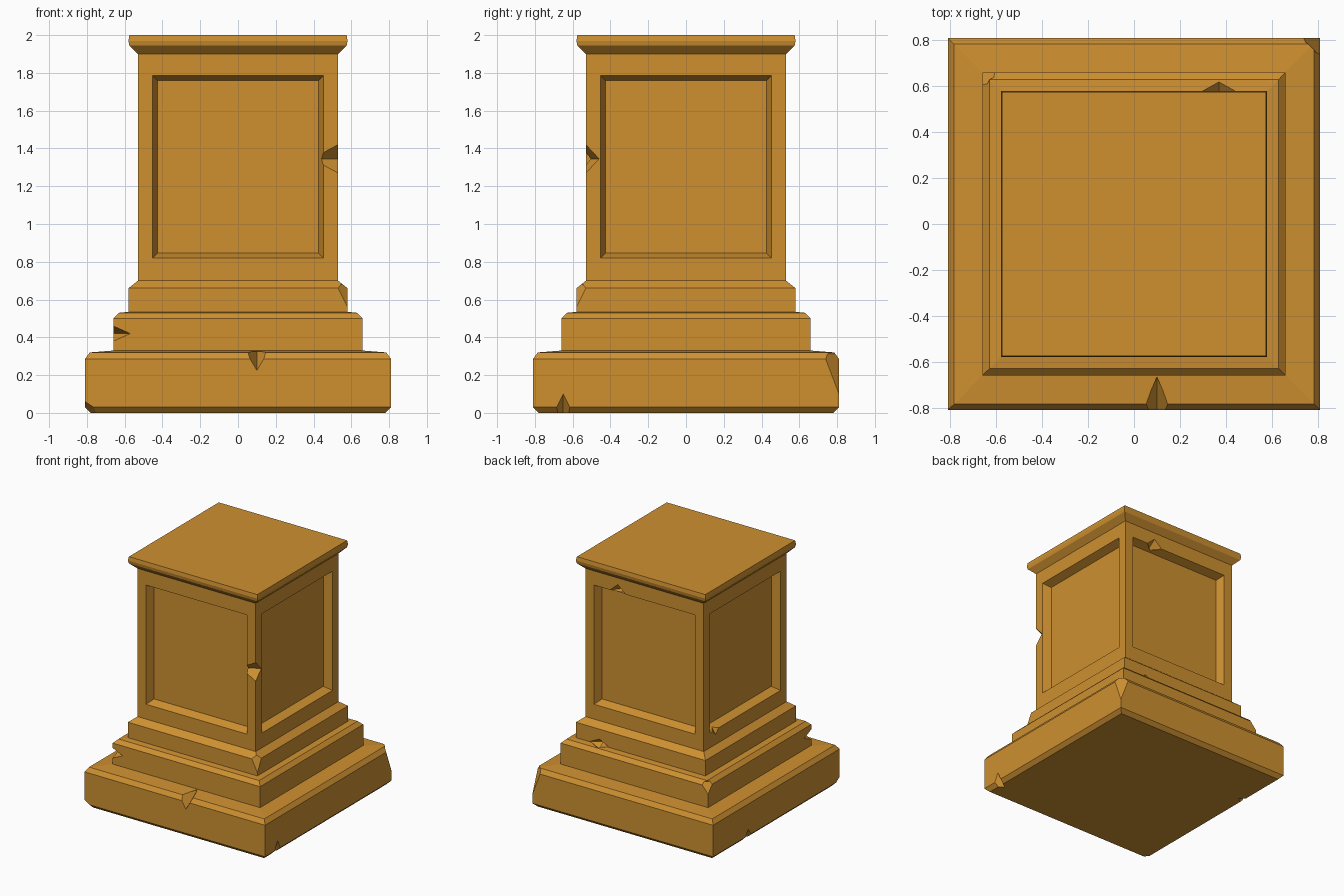
import bpy
import bmesh
from mathutils import Vector

old = bpy.data.objects.get("Cube")
if old:
    bpy.data.objects.remove(old, do_unlink=True)

# Ochre stone
stone = bpy.data.materials.new("ochre_stone")
stone.use_nodes = True
colour = (0.62, 0.28, 0.03, 1)
stone.diffuse_color = colour
stone.node_tree.nodes["Principled BSDF"].inputs["Base Color"].default_value = colour


def add_object(name, bm):
    bmesh.ops.recalc_face_normals(bm, faces=bm.faces[:])
    mesh = bpy.data.meshes.new(name)
    bm.to_mesh(mesh)
    bm.free()
    mesh.materials.append(stone)
    obj = bpy.data.objects.new(name, mesh)
    bpy.context.scene.collection.objects.link(obj)
    return obj


def add_chip(name, centre, reach):
    """Diamond cutter whose points reach out from the centre along each axis."""
    bm = bmesh.new()
    for axis in range(3):
        for side in (-1, 1):
            tip = Vector(centre)
            tip[axis] += side * reach[axis]
            bm.verts.new(tip)
    bmesh.ops.convex_hull(bm, input=bm.verts[:])
    cutter = add_object(name, bm)
    cutter.hide_render = True
    return cutter


# Stepped square outline from the ground up: (half width, height)
base = [(0.78, 0), (0.81, 0.03), (0.81, 0.285), (0.785, 0.32)]
lower_step = [(0.66, 0.33), (0.66, 0.5), (0.63, 0.53)]
upper_step = [(0.58, 0.535), (0.58, 0.66)]
shaft = [(0.53, 0.7), (0.53, 1.9)]
cap = [(0.575, 1.945), (0.58, 1.97), (0.575, 2)]
corners = [(-1, -1), (1, -1), (1, 1), (-1, 1)]

bm = bmesh.new()
rings = []
for width, height in base + lower_step + upper_step + shaft + cap:
    rings.append([bm.verts.new((sx * width, sy * width, height)) for sx, sy in corners])
shaft_ring = len(base + lower_step + upper_step)
shaft_faces = []
for level, (low, high) in enumerate(zip(rings, rings[1:])):
    for i in range(4):
        j = (i + 1) % 4
        face = bm.faces.new((low[i], low[j], high[j], high[i]))
        if level == shaft_ring:
            shaft_faces.append(face)
bm.faces.new(reversed(rings[0]))
bm.faces.new(rings[-1])
bm.normal_update()

# Recessed panels with sloping borders on the four shaft faces
bmesh.ops.inset_individual(bm, faces=shaft_faces, thickness=0.11)
for vert in {v for face in shaft_faces for v in face.verts}:
    vert.co.z = 0.82 if vert.co.z < 1 else 1.785
bmesh.ops.inset_individual(bm, faces=shaft_faces, thickness=0.036, depth=-0.065)
pedestal = add_object("pedestal", bm)

# Chips knocked out of the stone: centre on the surface, reach along each axis
chips = {
    "base_front_chip": ((0.1, -0.81, 0.325), (0.06, 0.15, 0.1)),
    "base_front_corner_chip": ((-0.81, -0.81, 0), (0.09, 0.09, 0.06)),
    "base_left_chip": ((0.81, -0.65, 0), (0.07, 0.05, 0.1)),
    "base_right_chip": ((-0.81, 0.36, 0), (0.07, 0.06, 0.08)),
    "base_back_corner_chip": ((0.81, 0.81, 0.31), (0.08, 0.08, 0.21)),
    "lower_step_front_chip": ((-0.66, -0.66, 0.42), (0.09, 0.09, 0.04)),
    "lower_step_back_chip": ((-0.66, 0.66, 0.52), (0.07, 0.07, 0.08)),
    "upper_step_corner_chip": ((0.58, -0.58, 0.68), (0.06, 0.06, 0.12)),
    "upper_step_back_chip": ((0.37, 0.58, 0.54), (0.08, 0.05, 0.04)),
    "shaft_edge_chip": ((0.53, -0.53, 1.345), (0.14, 0.07, 0.075)),
    "panel_right_chip": ((-0.53, 0.38, 0.86), (0.05, 0.08, 0.08)),
    "panel_back_chip": ((0.24, 0.53, 1.785), (0.07, 0.08, 0.06)),
}
cutters = [add_chip(name, *shape) for name, shape in chips.items()]
for cutter in cutters:
    cut = pedestal.modifiers.new(cutter.name, "BOOLEAN")
    cut.operation = "DIFFERENCE"
    cut.solver = "EXACT"
    cut.object = cutter

# Bake the cuts and remove the cutters
bpy.context.view_layer.update()
graph = bpy.context.evaluated_depsgraph_get()
carved = bpy.data.meshes.new_from_object(pedestal.evaluated_get(graph))
pedestal.modifiers.clear()
pedestal.data = carved
for cutter in cutters:
    bpy.data.objects.remove(cutter, do_unlink=True)
